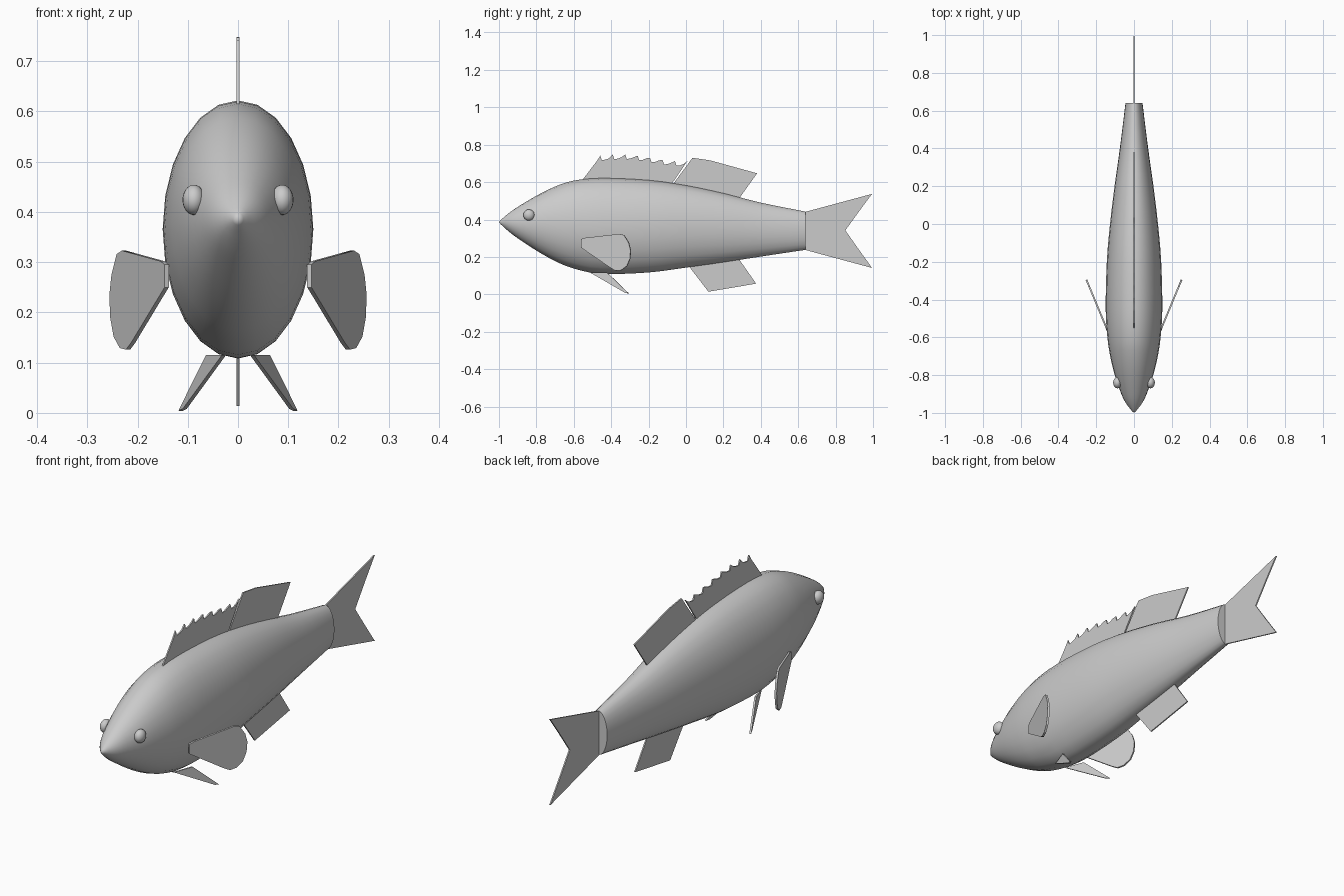
import bpy, bmesh, math
from mathutils import Vector

if "Cube" in bpy.data.objects:
    bpy.data.objects.remove(bpy.data.objects["Cube"])

GREY = (0.6, 0.6, 0.6, 1)
mat = bpy.data.materials.new("plain grey")
mat.use_nodes = True
mat.diffuse_color = GREY
mat.node_tree.nodes["Principled BSDF"].inputs["Base Color"].default_value = GREY


def finish(name, bm, angle):
    bmesh.ops.recalc_face_normals(bm, faces=bm.faces[:])
    mesh = bpy.data.meshes.new(name)
    bm.to_mesh(mesh)
    bm.free()
    mesh.materials.append(mat)
    obj = bpy.data.objects.new(name, mesh)
    bpy.context.collection.objects.link(obj)
    bpy.ops.object.select_all(action="DESELECT")
    obj.select_set(True)
    bpy.context.view_layer.objects.active = obj
    bpy.ops.object.shade_smooth_by_angle(angle=math.radians(angle))
    return obj


def plate(name, points, thickness):
    """Thin flat fin made from a planar outline, thickened both ways."""
    bm = bmesh.new()
    face = bm.faces.new([bm.verts.new(p) for p in points])
    face.normal_update()
    n = face.normal.copy()
    bmesh.ops.translate(bm, verts=bm.verts[:], vec=n * -thickness / 2)
    out = bmesh.ops.extrude_face_region(bm, geom=[face], use_keep_orig=True)
    moved = [g for g in out["geom"] if isinstance(g, bmesh.types.BMVert)]
    bmesh.ops.translate(bm, verts=moved, vec=n * thickness)
    return finish(name, bm, 30)


def middle_fin(name, outline):
    return plate(name, [(0, y, z) for y, z in outline], 0.006)


def smooth_stations(keys, steps):
    """Catmull-Rom curve through the body stations."""
    k = [Vector(v) for v in keys]
    k = [2 * k[0] - k[1]] + k + [2 * k[-1] - k[-2]]
    result = []
    for a, b, c, d in zip(k, k[1:], k[2:], k[3:]):
        for i in range(steps):
            t = i / steps
            result.append(b + (c - a) * t / 2 + (2 * a - 5 * b + 4 * c - d) * t**2 / 2
                          + (3 * b - a - 3 * c + d) * t**3 / 2)
    return result + [k[-2]]


# Body: elliptical sections (y, top, bottom, half width)
stations = [
    (-0.99, 0.398, 0.374, 0.011), (-0.95, 0.432, 0.338, 0.042), (-0.9, 0.467, 0.3, 0.067),
    (-0.8, 0.527, 0.234, 0.102), (-0.7, 0.576, 0.178, 0.126), (-0.6, 0.608, 0.138, 0.141),
    (-0.45, 0.622, 0.109, 0.15), (-0.2, 0.611, 0.117, 0.144), (0, 0.583, 0.143, 0.127),
    (0.2, 0.541, 0.171, 0.103), (0.4, 0.49, 0.202, 0.075), (0.64, 0.442, 0.238, 0.045),
]
SIDES = 24
bm = bmesh.new()
rings = []
for y, top, bottom, width in smooth_stations(stations, 3):
    ring = []
    for i in range(SIDES):
        a = math.tau * i / SIDES
        ring.append(bm.verts.new((width * math.sin(a), y,
                                  (top + bottom) / 2 + (top - bottom) / 2 * math.cos(a))))
    rings.append(ring)
for r0, r1 in zip(rings, rings[1:]):
    for i in range(SIDES):
        j = (i + 1) % SIDES
        bm.faces.new((r0[i], r0[j], r1[j], r1[i]))
nose = bm.verts.new((0, -1, 0.386))
for i in range(SIDES):
    bm.faces.new((nose, rings[0][i], rings[0][(i + 1) % SIDES]))
bm.faces.new(rings[-1])
finish("body", bm, 50)

# Spiny dorsal fin with a scalloped, toothed edge
spiny = [(-0.52, 0.58), (-0.555, 0.61), (-0.475, 0.715)]
TEETH = 8
for i in range(TEETH):
    y = -0.458 + 0.0665 * i
    z = 0.742 + 0.012 * math.sin(math.pi * i / 4) - 0.003 * i
    spiny += [(y, z), (y + 0.008, z - 0.024), (y + 0.028, z - 0.022), (y + 0.048, z - 0.014)]
spiny = spiny[:-3] + [(-0.075, 0.592), (-0.085, 0.56)]
middle_fin("spiny_dorsal_fin", spiny)

# Other fins on the centre line
middle_fin("soft_dorsal_fin", [(-0.07, 0.57), (-0.065, 0.595), (0.035, 0.73),
                               (0.13, 0.716), (0.38, 0.647), (0.275, 0.5)])
middle_fin("anal_fin", [(0, 0.17), (0.12, 0.014), (0.375, 0.057), (0.275, 0.2)])
middle_fin("tail_fin", [(0.635, 0.238), (0.635, 0.44), (0.995, 0.537),
                        (0.93, 0.45), (0.852, 0.342), (0.92, 0.245), (0.995, 0.141)])

# Paired fins and eyes
pectoral = [(-0.56, 0.25), (-0.56, 0.295), (-0.54, 0.302), (-0.355, 0.323), (-0.33, 0.316),
            (-0.305, 0.275), (-0.295, 0.235), (-0.299, 0.19), (-0.315, 0.152),
            (-0.345, 0.129), (-0.375, 0.126), (-0.4, 0.14)]
pelvic = [(0.028, -0.51, 0.115), (0.06, -0.42, 0.115), (0.115, -0.305, 0.004), (0.106, -0.325, 0.008)]
for side, s in (("left", 1), ("right", -1)):
    plate(side + "_pectoral_fin",
          [(s * (0.142 + 0.415 * (y + 0.56)), y, z) for y, z in pectoral], 0.009)
    plate(side + "_pelvic_fin", [(s * x, y, z) for x, y, z in pelvic], 0.008)
    bm = bmesh.new()
    bmesh.ops.create_uvsphere(bm, u_segments=20, v_segments=12, radius=0.03)
    bmesh.ops.scale(bm, verts=bm.verts[:], vec=(0.75, 1, 1))
    bmesh.ops.translate(bm, verts=bm.verts[:], vec=(s * 0.088, -0.84, 0.424))
    finish(side + "_eye", bm, 60)
